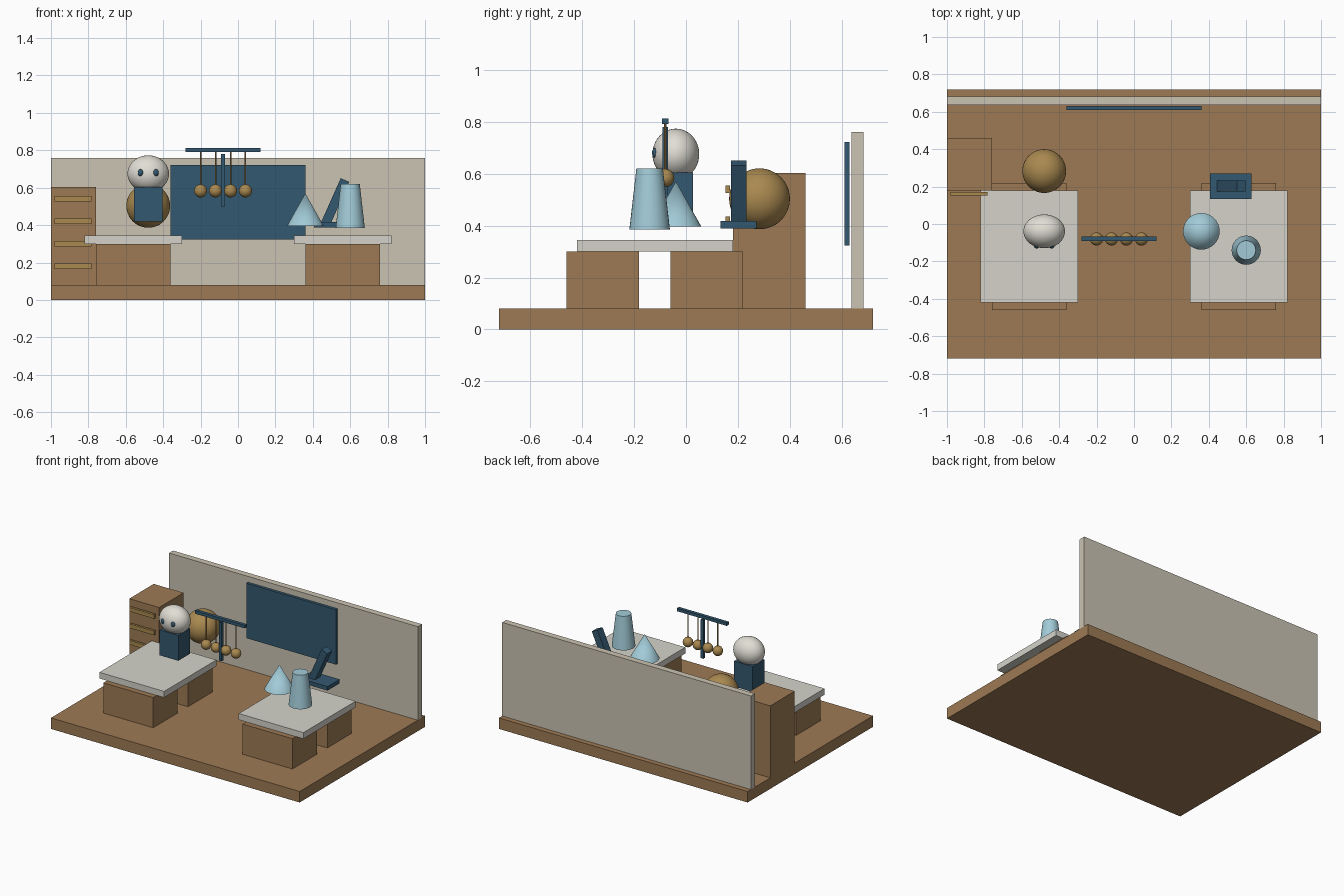
import bpy
import math

if "Cube" in bpy.data.objects:
    bpy.data.objects.remove(bpy.data.objects["Cube"])


def material(name, rgb):
    m = bpy.data.materials.new(name)
    m.diffuse_color = (*rgb, 1)
    m.use_nodes = True
    m.node_tree.nodes["Principled BSDF"].inputs["Base Color"].default_value = m.diffuse_color
    return m


WOOD = material("wood", (0.34, 0.195, 0.09))
WALL = material("wall_paint", (0.60, 0.55, 0.45))
BLUE = material("dark_blue", (0.034, 0.098, 0.162))
TOP = material("pale_top", (0.66, 0.65, 0.59))
GLASS = material("light_blue", (0.36, 0.60, 0.69))
GOLD = material("brass", (0.40, 0.25, 0.08))
HEAD = material("off_white", (0.75, 0.73, 0.66))


def finish(name, mat, smooth=False):
    ob = bpy.context.object
    ob.name = name
    ob.data.materials.append(mat)
    if smooth:
        bpy.ops.object.shade_smooth_by_angle(angle=math.radians(35))
    return ob


def box(name, x, y, z, mat):
    """Box from (min, max) ranges."""
    bpy.ops.mesh.primitive_cube_add(size=1, location=[sum(r) / 2 for r in (x, y, z)])
    ob = bpy.context.object
    ob.scale = [r[1] - r[0] for r in (x, y, z)]
    bpy.ops.object.transform_apply(location=False, rotation=False)
    return finish(name, mat)


def ball(name, loc, radii, mat, segments=32):
    bpy.ops.mesh.primitive_uv_sphere_add(segments=segments, ring_count=segments // 2,
                                         radius=1, location=loc)
    bpy.context.object.scale = radii
    bpy.ops.object.transform_apply(location=False, rotation=False)
    return finish(name, mat, True)


def cone(name, x, y, z0, z1, r0, r1, mat, sides=32):
    bpy.ops.mesh.primitive_cone_add(vertices=sides, radius1=r0, radius2=r1, depth=z1 - z0,
                                    location=(x, y, (z0 + z1) / 2))
    return finish(name, mat, True)


# Room shell
box("floor", (-1, 1), (-0.72, 0.72), (0, 0.08), WOOD)
box("back_wall", (-1, 1), (0.637, 0.683), (0.08, 0.76), WALL)
box("wall_board", (-0.36, 0.36), (0.61, 0.63), (0.323, 0.722), BLUE)

# Two tables, each on two block supports
for side, s in (("left", -1), ("right", 1)):
    cx = 0.56 * s
    box(side + "_table_top", (cx - 0.26, cx + 0.26), (-0.42, 0.18), (0.30, 0.345), TOP)
    for end, y in (("front", -0.32), ("back", 0.08)):
        box(f"{side}_table_{end}_support", (cx - 0.2, cx + 0.2),
            (y - 0.14, y + 0.14), (0.08, 0.30), WOOD)

# Drawer cabinet with handles
box("cabinet", (-1, -0.76), (0.18, 0.46), (0.08, 0.603), WOOD)
for i in range(4):
    z = 0.18 + 0.12 * i
    box(f"drawer_handle_{i + 1}", (-0.98, -0.783), (0.153, 0.17),
        (z - 0.015, z + 0.015), GOLD)

# Globe
ball("globe", (-0.48, 0.283, 0.503), (0.117,) * 3, GOLD, 48)

# Toy figure
box("figure_body", (-0.555, -0.405), (-0.107, 0.027), (0.42, 0.604), BLUE)
ball("figure_head", (-0.48, -0.039, 0.675), (0.111, 0.09, 0.098), HEAD, 48)
for side, x in (("left", -0.52), ("right", -0.44)):
    ball(side + "_eye", (x, -0.116, 0.68), (0.016, 0.015, 0.02), BLUE, 16)

# Hanging pendulum rack
box("pendulum_bar", (-0.28, 0.12), (-0.092, -0.068), (0.79, 0.812), BLUE)
box("pendulum_post", (-0.091, -0.069), (-0.091, -0.069), (0.50, 0.78), BLUE)
for i in range(4):
    x = -0.20 + 0.08 * i
    cone(f"pendulum_string_{i + 1}", x, -0.08, 0.60, 0.79, 0.004, 0.004, GOLD, 8)
    ball(f"pendulum_ball_{i + 1}", (x, -0.08, 0.583), (0.035,) * 3, GOLD, 24)

# Glassware
cone("conical_flask", 0.36, -0.039, 0.396, 0.57, 0.098, 0, GLASS)
cone("tapered_beaker", 0.60, -0.14, 0.385, 0.62, 0.078, 0.051, GLASS)

# Microscope: flat foot and a leaning arm
box("microscope_foot", (0.407, 0.628), (0.133, 0.271), (0.388, 0.417), BLUE)
arm = box("microscope_arm", (0.495, 0.545), (0.174, 0.232), (0.396, 0.652), BLUE)
arm.rotation_euler.y = 0.42
